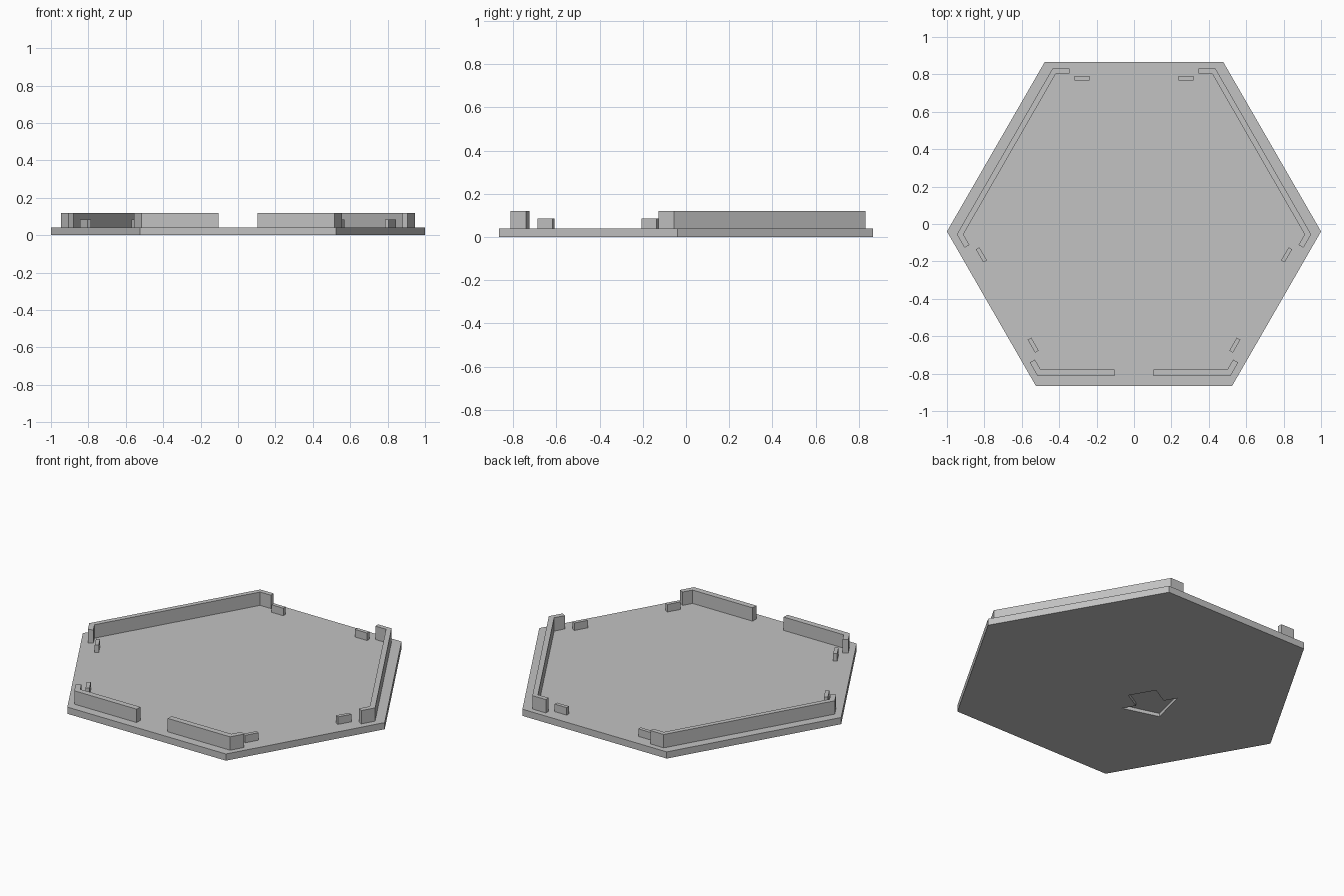
import bpy
import bmesh
from math import radians
from mathutils import Matrix, Vector

cube = bpy.data.objects.get("Cube")
if cube:
    bpy.data.objects.remove(cube, do_unlink=True)

BASE_TOP, CLIP_TOP, WALL_TOP = 0.04, 0.085, 0.12

grey = bpy.data.materials.new("light_grey")
grey.use_nodes = True
colour = (0.54, 0.54, 0.54, 1)
grey.diffuse_color = colour
grey.node_tree.nodes["Principled BSDF"].inputs["Base Color"].default_value = colour


def prism(name, outline, bottom, top):
    """Extrude a flat outline between two heights."""
    bm = bmesh.new()
    face = bm.faces.new([bm.verts.new((x, y, bottom)) for x, y in outline])
    ext = bmesh.ops.extrude_face_region(bm, geom=[face])
    verts = [g for g in ext["geom"] if isinstance(g, bmesh.types.BMVert)]
    bmesh.ops.translate(bm, vec=(0, 0, top - bottom), verts=verts)
    bmesh.ops.recalc_face_normals(bm, faces=bm.faces)
    mesh = bpy.data.meshes.new(name)
    bm.to_mesh(mesh)
    bm.free()
    mesh.materials.append(grey)
    obj = bpy.data.objects.new(name, mesh)
    bpy.context.collection.objects.link(obj)
    return obj


def pair(name, outline, bottom, top):
    """Make a part on the left (+x) and its mirror on the right."""
    prism("left_" + name, outline, bottom, top)
    prism("right_" + name, [(-x, y) for x, y in outline], bottom, top)


def clip(name, centre, angle, length=0.08, width=0.022):
    turn = Matrix.Rotation(radians(angle), 2)
    corners = [(-1, -1), (1, -1), (1, 1), (-1, 1)]
    points = [Vector(centre) + turn @ Vector((sx * length / 2, sy * width / 2))
              for sx, sy in corners]
    pair(name, [tuple(p) for p in points], BASE_TOP, CLIP_TOP)


# Six-sided base plate
half = [(0.525, -0.865), (1, -0.04), (0.478, 0.865)]
plate = prism("base_plate", half + [(-x, y) for x, y in reversed(half)], 0, BASE_TOP)

# Arrow recess in the underside, pointing to the right front edge
arrow = [(0.405, 0), (0.25, 0.16), (0.25, 0.08), (0.13, 0.08)]
arrow += [(u, -v) for u, v in reversed(arrow[1:])]
spin = Matrix.Rotation(radians(210), 2)
cutter = prism("arrow_cutter", [tuple(spin @ Vector(p)) for p in arrow], -0.05, 0.02)
cutter.hide_render = True
cut = plate.modifiers.new("arrow_recess", "BOOLEAN")
cut.operation = "DIFFERENCE"
cut.solver = "EXACT"
cut.object = cutter
bpy.context.view_layer.objects.active = plate
bpy.ops.object.modifier_apply(modifier=cut.name)
bpy.data.objects.remove(cutter, do_unlink=True)

# Raised rim walls with short returns at the corners
pair("side_wall", [(0.346, 0.832), (0.435, 0.832), (0.947, -0.055), (0.906, -0.127),
                   (0.88, -0.112), (0.912, -0.055), (0.417, 0.805), (0.346, 0.805)],
     BASE_TOP, WALL_TOP)
pair("front_wall", [(0.103, -0.812), (0.516, -0.812), (0.557, -0.74), (0.53, -0.725),
                    (0.5, -0.777), (0.103, -0.777)],
     BASE_TOP, WALL_TOP)

# Low locating clips beside the wall ends
clip("back_clip", (0.277, 0.779), 0)
clip("side_clip", (0.816, -0.165), 60)
clip("front_clip", (0.539, -0.648), 60)
